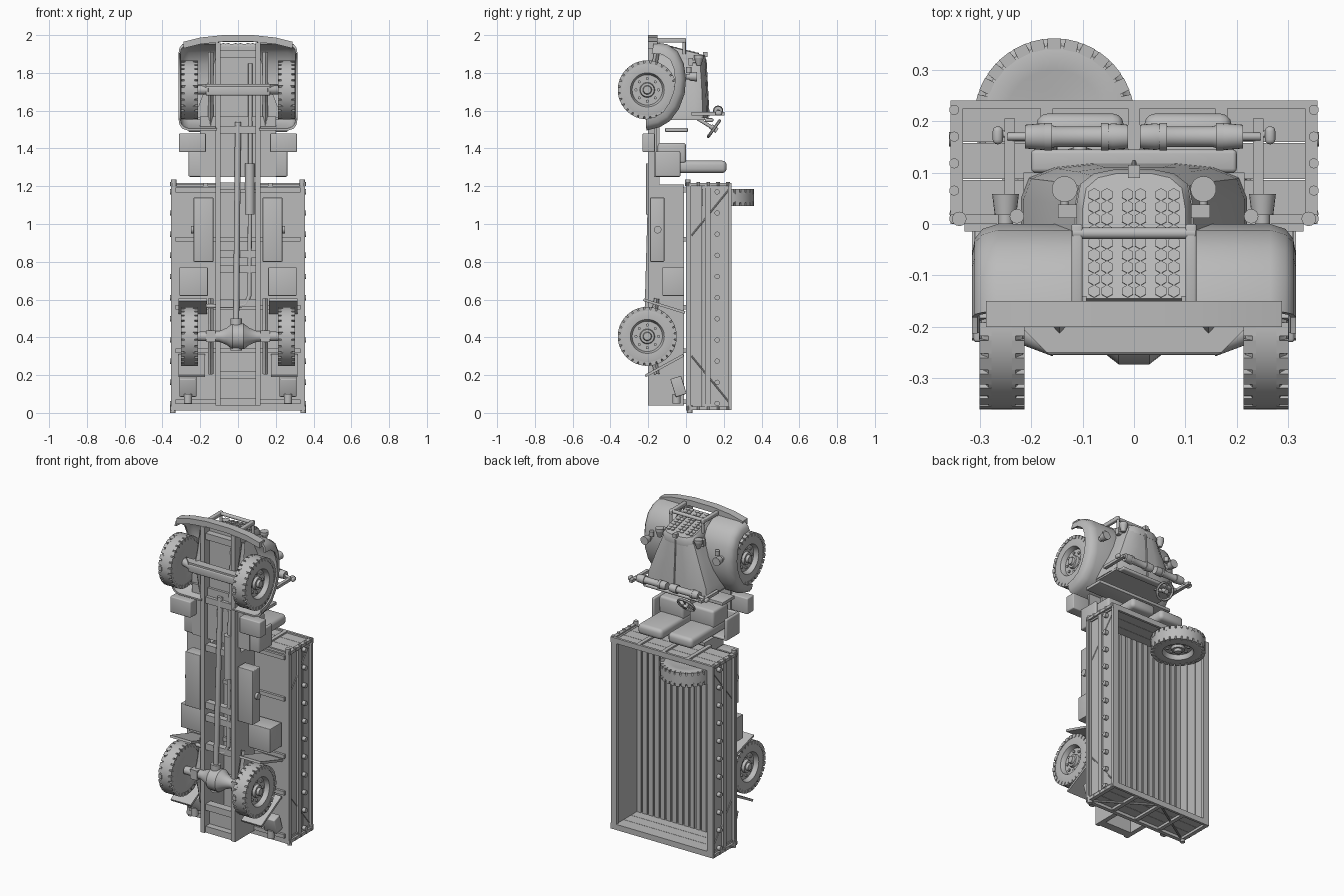
import bpy, bmesh, math
from mathutils import Matrix, Vector

if "Cube" in bpy.data.objects:
    bpy.data.objects.remove(bpy.data.objects["Cube"], do_unlink=True)

paint = bpy.data.materials.new("plain_grey")
paint.use_nodes = True
grey = (.5, .5, .5, 1)
paint.diffuse_color = grey
for node in paint.node_tree.nodes:
    if node.type == "BSDF_PRINCIPLED":
        node.inputs["Base Color"].default_value = grey
        node.inputs["Roughness"].default_value = .7


class Part:
    """Collects primitives in one mesh, optionally mirrored across x."""

    def __init__(self, name):
        self.name, self.bm = name, bmesh.new()

    def box(self, xs, ys, zs, bevel=0, tilt=0, spin=Matrix()):
        lo, hi = Vector((xs[0], ys[0], zs[0])), Vector((xs[1], ys[1], zs[1]))
        place = spin @ Matrix.Translation((lo + hi) / 2) @ Matrix.Rotation(tilt, 4, "X")
        made = bmesh.ops.create_cube(self.bm, size=1, matrix=place @ Matrix.Diagonal((*(hi - lo), 1)))
        if bevel:
            edges = list({e for v in made["verts"] for e in v.link_edges})
            bmesh.ops.bevel(self.bm, geom=edges, offset=bevel, segments=3, profile=.5, affect="EDGES")
        return self

    def rod(self, start, end, radius, sides=16, tip=None):
        a, b = Vector(start), Vector(end)
        turn = (b - a).to_track_quat("Z", "Y").to_matrix().to_4x4()
        bmesh.ops.create_cone(self.bm, cap_ends=True, segments=sides, radius1=radius,
                              radius2=radius if tip is None else tip, depth=(b - a).length,
                              matrix=Matrix.Translation((a + b) / 2) @ turn)
        return self

    def pipe(self, points, radius):
        for a, b in zip(points, points[1:]):
            self.rod(a, b, radius)
        for p in points[1:-1]:
            bmesh.ops.create_uvsphere(self.bm, u_segments=12, v_segments=8, radius=radius,
                                      matrix=Matrix.Translation(p))
        return self

    def loft(self, rings, closed_path=False):
        loops = [[self.bm.verts.new(p) for p in ring] for ring in rings]
        pairs = list(zip(loops, loops[1:])) + ([(loops[-1], loops[0])] if closed_path else [])
        for a, b in pairs:
            for i in range(len(a)):
                self.bm.faces.new((a[i - 1], a[i], b[i], b[i - 1]))
        if not closed_path:
            self.bm.faces.new(loops[0])
            self.bm.faces.new(loops[-1])
        return self

    def lathe(self, profile, place, sides=48):
        """Turns (along, radius) points about the local x axis."""
        rings = []
        for i in range(sides):
            a = math.tau * i / sides
            rings.append([place @ Vector((x, r * math.cos(a), r * math.sin(a))) for x, r in profile])
        return self.loft(rings, True)

    def done(self, mirror=False):
        bm = self.bm
        if mirror:
            copy = bmesh.ops.duplicate(bm, geom=bm.verts[:] + bm.edges[:] + bm.faces[:])["geom"]
            for v in copy:
                if isinstance(v, bmesh.types.BMVert):
                    v.co.x *= -1
        bmesh.ops.remove_doubles(bm, verts=bm.verts[:], dist=.00001)
        bmesh.ops.recalc_face_normals(bm, faces=bm.faces[:])
        for f in bm.faces:
            f.smooth = True
        for e in bm.edges:
            e.smooth = e.calc_face_angle(math.pi) < math.radians(35)
        mesh = bpy.data.meshes.new(self.name)
        bm.to_mesh(mesh)
        bm.free()
        mesh.materials.append(paint)
        bpy.context.collection.objects.link(bpy.data.objects.new(self.name, mesh))


# Wheels: turned tyre and rim, shoulder lugs and hub bolts
tyre = [(-.03, 0), (-.03, .045), (-.042, .095), (-.044, .125), (-.04, .142), (-.03, .15), (-.026, .156),
        (.026, .156), (.03, .15), (.04, .142), (.044, .125), (.042, .09), (.03, .084), (.014, .08),
        (.014, .04), (.03, .036), (.03, .024), (.045, .02), (.045, 0)]


def wheel(name, place, mirror):
    w = Part(name).lathe(tyre, place)
    lugs = 28
    for i in range(lugs):
        turn = place @ Matrix.Rotation(math.tau * i / lugs, 4, "X")
        for xs in ((-.044, -.02), (.02, .044)):
            w.box(xs, (.135, .156), (-.013, .013), spin=turn)
    for i in range(8):
        turn = place @ Matrix.Rotation(math.tau * i / 8, 4, "X")
        w.rod(turn @ Vector((.01, .06, 0)), turn @ Vector((.022, .06, 0)), .008, 8)
    w.done(mirror)


axle_y, front_z, rear_z = -.205, 1.71, .405
for label, z in (("front", front_z), ("rear", rear_z)):
    wheel(label + "_wheels", Matrix.Translation((.257, axle_y, z)), True)
wheel("spare_wheel", Matrix.Translation((-.155, .205, 1.14)) @ Matrix.Rotation(math.pi / 2, 4, "Y"), False)

# Chassis rails, cross members and bed sills
frame = Part("chassis_rails").box((.092, .12), (-.2, -.14), (.04, 1.96))
frame.box((.092, .12), (-.14, -.01), (.04, 1.21)).done(True)
members = Part("cross_members")
for z in (.06, .2, .58, .76, .84, 1.2, 1.5, 1.9):
    members.box((-.1, .1), (-.19, -.15), (z - .02, z + .02))
members.box((-.1, .1), (-.15, -.14), (.04, .22)).box((-.1, .1), (-.15, -.14), (1.55, 1.94)).done()

# Axles, springs, drive shaft and exhaust
Part("front_axle").box((-.17, .17), (-.255, -.215), (1.68, 1.73), .008).done()
Part("front_axle_ends").rod((.15, -.235, front_z), (.23, axle_y, front_z), .024).done(True)
bulge = [(-.22, 0), (-.22, .024), (-.1, .028), (-.06, .045), (-.03, .068), (.03, .068),
         (.06, .045), (.1, .028), (.22, .024), (.22, 0)]
diff = Part("rear_axle").lathe(bulge, Matrix.Translation((0, axle_y, rear_z)), 24)
diff.rod((-.01, axle_y, rear_z - .075), (-.01, axle_y, .5), .03).done()
springs = Part("leaf_springs")
for mid in (front_z, rear_z):
    for leaf in range(4):
        half = .2 - leaf * .04
        for s in (-1, 1):
            springs.rod((.145, -.185 - leaf * .008, mid), (.145, -.155 - leaf * .008, mid + s * half), .014, 4)
    springs.box((.12, .17), (-.235, -.17), (mid - .03, mid + .03))
springs.done(True)
Part("drive_shaft").rod((-.01, axle_y, .47), (0, -.175, 1.54), .016).done()
exhaust = Part("exhaust")
exhaust.pipe([(.065, -.15, 1.85), (.065, -.18, 1.32), (.06, -.18, .62), (.04, -.18, .575),
              (0, -.18, .565), (-.17, -.17, .565)], .011)
exhaust.rod((.062, -.185, 1.05), (.062, -.185, 1.32), .026).done()

# Tanks, lockers, mud flaps and fittings under the bed
tanks = Part("fuel_tanks").box((.13, .235), (-.19, -.115), (.8, 1.14), .004)
tanks.rod((.235, -.15, .97), (.25, -.15, .97), .02).done(True)
Part("side_lockers").box((.16, .31), (-.125, -.01), (.62, .77), .003).done(True)
flaps = Part("mud_flaps").box((.165, .315), (-.23, 0), (.558, .572), 0, -.3)
flaps.box((.175, .315), (-.23, 0), (.243, .257), 0, .5).done(True)
bars = Part("bed_bearers")
for z in (.06, .33, .56, .92, 1.18):
    bars.box((-.33, .33), (-.015, 0), (z - .012, z + .012))
bars.done()
lamps = Part("tail_lamps").box((.22, .31), (-.07, -.01), (.09, .19), .006, .3)
lamps.rod((.265, -.05, .05), (.265, -.05, .1), .022).done(True)

# Cargo bed: slatted floor, boarded walls, outer rails, braces and bolts
bed = Part("bed_floor").box((-.355, .355), (0, .018), (.03, 1.2))
slats = 16
for i in range(slats):
    x = (i + .5 - slats / 2) * .041
    bed.box((x - .015, x + .015), (.018, .028), (.04, 1.19))
bed.done()
boards = [(.018, .086), (.088, .158), (.16, .238)]
sides, ends = Part("bed_side_boards"), Part("bed_end_boards")
for ys in boards:
    sides.box((.322, .338), ys, (.03, 1.21))
    for z in (.03, 1.19):
        ends.box((-.345, .345), ys, (z, z + .018))
sides.box((.315, .354), (.222, .24), (.03, 1.21)).box((.33, .354), (0, .026), (.03, 1.21))
sides.box((.33, .35), (.1, .13), (.03, 1.21))
ends.box((-.355, .355), (.225, .24), (.015, .05)).box((-.355, .355), (0, .024), (.012, .05))
ends.box((-.355, .355), (.225, .24), (1.185, 1.218))
for x in (-.345, -.17, 0, .17, .345):
    for zs in ((.015, .035), (1.2, 1.218)):
        ends.box((x - .012, x + .012), (0, .24), zs)
for a, b in ((-.33, -.02), (.33, .02)):
    ends.rod((a, .02, .022), (b, .22, .022), .006, 8)
ends.done()
bolts = 11
for i in range(bolts):
    z = .05 + i * .112
    sides.rod((.335, .165, z), (.36, .165, z), .014, 12)
for a, b in ((.06, .3), (1.18, .94)):
    sides.rod((.338, .225, a), (.338, .03, b), .004, 6)
for y in (.01, .065, .118, .17, .222):
    sides.rod((.35, y, .015), (.35, y, .035), .01, 10).rod((.35, y, 1.2), (.35, y, 1.222), .01, 10)
sides.rod((.34, .01, 1.2), (.34, .01, 1.235), .014).rod((.345, .02, 0), (.345, .02, .04), .014).done(True)

# Open cab: floor, wrap-around rear tub, seats and steps
Part("cab_floor").box((-.2, .2), (-.17, -.155), (1.25, 1.57)).done()
tub = Part("cab_tub").box((-.26, .26), (-.165, -.145), (1.25, 1.385), .008)
tub.box((-.26, .26), (-.16, -.03), (1.25, 1.268), .006).done()
Part("cab_tub_sides").box((.242, .262), (-.16, -.03), (1.25, 1.385), .008).done(True)
seats = Part("seats").box((.02, .19), (-.15, .0), (1.32, 1.43), .015)
seats.box((.02, .19), (-.14, .215), (1.27, 1.335), .022).done(True)
Part("side_steps").box((.17, .312), (-.23, -.165), (1.38, 1.48), .006).done(True)

# Steering wheel leaning towards the driver
centre = Vector((-.105, .148, 1.505))
hub = Matrix.Translation(centre) @ Matrix.Rotation(.95, 4, "X") @ Matrix.Rotation(math.pi / 2, 4, "Y")
rim = [(.008 * math.cos(k), .052 + .008 * math.sin(k)) for k in range(6)]
steering = Part("steering_wheel").lathe(rim, hub, 32)
for a in range(3):
    spoke = hub @ Matrix.Rotation(a * math.tau / 3, 4, "X")
    steering.rod(centre, spoke @ Vector((0, .052, 0)), .005, 8)
steering.rod(hub @ Vector((-.02, 0, 0)), hub @ Vector((.02, 0, 0)), .014)
steering.rod(centre, (-.105, .04, 1.57), .009).done()


# Bonnet tapering to a leaning radiator
def arch(width, top, low, z, lean=0):
    half = [(1, low), (1, top - .07), (.93, top - .03), (.7, top - .01), (.35, top - .002)]
    pts = half + [(-k, y) for k, y in reversed(half)]
    return [(k * width, y, z - lean * y) for k, y in pts]


bonnet = Part("bonnet").loft([arch(.22, .12, -.15, 1.56), arch(.215, .118, -.15, 1.61),
                              arch(.16, .112, -.15, 1.75), arch(.115, .104, -.15, 1.87, .15)])
bonnet.rod((0, .12, 1.57), (0, .104, 1.87), .005, 8).done()
shell = Part("radiator_shell")
shell.loft([arch(.112, .106, -.15, 1.86, .15), arch(.112, .108, -.15, 1.9, .25), arch(.1, .1, -.145, 1.918, .25)])
shell.box((-.012, .012), (.09, .115), (1.885, 1.91)).done()
grille = Part("grille_cells")
for panel in (-.065, 0, .065):
    for row in range(9):
        for x in (-.0125, .0125):
            y = -.132 + row * .0235
            z = 1.918 - .25 * y
            grille.rod((panel + x, y, z - .004), (panel + x, y + .0015, z + .004), .0125, 6)
grille.done()

# Wings sweeping over the front wheels
sweep = [(-.17, 1.962), (-.1, 1.952), (-.045, 1.915), (-.012, 1.85), (0, 1.77), (-.007, 1.69),
         (-.037, 1.61), (-.085, 1.545), (-.14, 1.512), (-.21, 1.495)]
section = [(.11, 0), (.265, 0), (.295, .01), (.31, .03), (.315, .06),
           (.305, .06), (.3, .035), (.285, .02), (.26, .01), (.11, .01)]
focus, rings = Vector((-.22, 1.71)), []
for p in sweep:
    inward = (focus - Vector(p)).normalized()
    rings.append([(x, p[0] + d * inward.x, p[1] + d * inward.y) for x, d in section])
Part("front_wings").loft(rings).done(True)

# Bumper with bowed face, and guard bars before the radiator
bow = [(-.288, 1.94), (-.2, 1.962), (-.08, 1.975), (.08, 1.975), (.2, 1.962), (.288, 1.94)]
Part("bumper").loft([[(x, -.2, z - .01), (x, -.15, z - .01), (x, -.15, z + .025), (x, -.2, z + .025)]
                     for x, z in bow]).done()
guard = Part("radiator_guard").box((.1, .122), (-.17, 0), (1.96, 1.985), .005)
guard.rod((.11, -.01, 1.9), (.11, -.01, 1.98), .009).done(True)
Part("guard_bar").rod((-.12, -.018, 1.975), (.12, -.018, 1.975), .011).done()
apron = [(-.22, -.2), (.22, -.2), (.17, -.25), (-.17, -.25)]
Part("front_apron").loft([[(x, y, z) for x, y in apron] for z in (1.72, 1.74)]).done()

# Head lamps and wing lamps
lights = Part("lamps").rod((.135, .068, 1.84), (.135, .068, 1.88), .012, 24, .025)
lights.rod((.135, .068, 1.88), (.135, .068, 1.895), .025, 24).box((.105, .148), (.012, .038), (1.84, 1.88))
lights.rod((.135, .02, 1.86), (.135, .05, 1.86), .008)
lights.rod((.25, 0, 1.78), (.25, .02, 1.78), .015).rod((.25, .018, 1.78), (.25, .058, 1.78), .021, 20, .026)
lights.rod((.228, .015, 1.8), (.228, .015, 1.83), .014).done(True)

# Bulkhead, dash, toe board, screen posts, rolled covers and side mirrors
Part("bulkhead").box((-.215, .215), (-.16, .1), (1.55, 1.565)).done()
Part("dash_top").box((-.2, .2), (.1, .145), (1.54, 1.56), .008).done()
Part("toe_board").box((-.262, .262), (-.11, .01), (1.488, 1.508), .003).done()
trim = Part("screen_posts").box((.232, .252), (.03, .205), (1.575, 1.592))
trim.rod((.2, .17, 1.6), (.245, .17, 1.59), .008).rod((.25, .175, 1.585), (.27, .175, 1.585), .007)
trim.box((.255, .275), (.155, .19), (1.575, 1.6), .009).done(True)
roll = [(0, 0), (0, .023), (.03, .026), (.055, .02), (.14, .02), (.165, .026), (.2, .023), (.2, 0)]
covers = Part("rolled_covers").lathe(roll, Matrix.Translation((.012, .17, 1.6)), 24)
for x in (.05, .16):
    covers.rod((x, .17, 1.6), (x + .014, .17, 1.6), .027)
covers.done(True)
